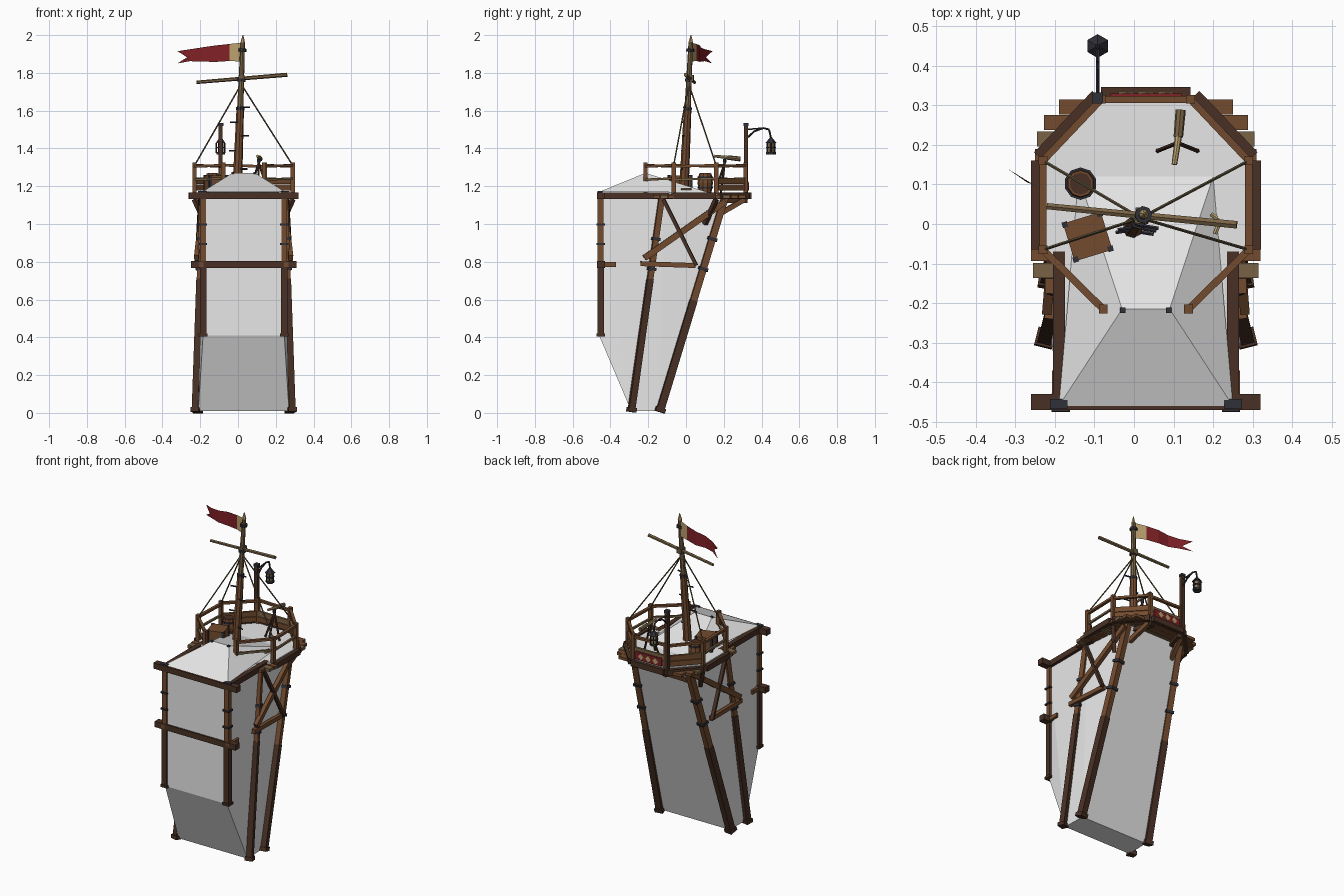
import bpy, bmesh, math
from mathutils import Vector, Matrix

if "Cube" in bpy.data.objects:
    bpy.data.objects.remove(bpy.data.objects["Cube"])

CX = 0.03  # tower centre line


def material(name, *rgb):
    m = bpy.data.materials.new(name)
    m.use_nodes = True
    m.diffuse_color = (*rgb, 1)
    m.node_tree.nodes["Principled BSDF"].inputs["Base Color"].default_value = (*rgb, 1)
    return m


WHITE = material("pale_plaster", 0.8, 0.8, 0.8)
WOOD = material("brown_wood", 0.17, 0.07, 0.028)
DARK = material("dark_wood", 0.065, 0.03, 0.018)
GREY = material("weathered_wood", 0.19, 0.125, 0.06)
METAL = material("dark_iron", 0.03, 0.03, 0.04)
RED = material("red_cloth", 0.22, 0.015, 0.02)
SAND = material("sand_cloth", 0.5, 0.36, 0.16)
ROPE = material("rope", 0.13, 0.1, 0.05)


def finish(name, bm, *mats):
    bmesh.ops.recalc_face_normals(bm, faces=bm.faces)
    me = bpy.data.meshes.new(name)
    bm.to_mesh(me)
    bm.free()
    for m in mats:
        me.materials.append(m)
    ob = bpy.data.objects.new(name, me)
    bpy.context.collection.objects.link(ob)
    return ob


def frame(a, b):
    a, b = Vector(a), Vector(b)
    d = (b - a).normalized()
    side = Vector((0, 0, 1)).cross(d)
    side = Vector((1, 0, 0)) if side.length < 0.02 else side.normalized()
    rot = Matrix((side, d.cross(side), d)).transposed().to_4x4()
    return Matrix.Translation((a + b) / 2) @ rot, (b - a).length


def beam(name, a, b, w, h, mat):
    m, length = frame(a, b)
    bm = bmesh.new()
    bmesh.ops.create_cube(bm, size=1, matrix=m @ Matrix.Diagonal((w, h, length, 1)))
    return finish(name, bm, mat)


def rod(name, a, b, r1, r2, mat, sides=6):
    m, length = frame(a, b)
    bm = bmesh.new()
    bmesh.ops.create_cone(bm, cap_ends=True, segments=sides, radius1=r1, radius2=r2,
                          depth=length, matrix=m)
    return finish(name, bm, mat)


def hull(name, pts, mat):
    bm = bmesh.new()
    for p in pts:
        bm.verts.new(p)
    bmesh.ops.convex_hull(bm, input=bm.verts)
    bmesh.ops.dissolve_limit(bm, angle_limit=0.01, verts=bm.verts, edges=bm.edges)
    return finish(name, bm, mat)


def mirrored(pts):
    return [(CX + s * x, y, z) for x, y, z in pts for s in (-1, 1)]


def mix(a, b, t):
    return Vector(a).lerp(Vector(b), t)


# Plaster body and hipped roof
hull("tower_body", mirrored([(.24, -.29, .01), (.235, -.14, .01), (.215, -.46, .41),
                             (.215, -.46, 1.165), (.215, -.12, 1.155), (.18, .22, 1.155)]), WHITE)
hull("roof_hip", mirrored([(.22, -.46, 1.17), (.06, -.215, 1.27), (.17, .12, 1.167)]), WHITE)

# Octagonal deck, listed from the front left opening round to the front right
half = [(.108, -.215), (.26, -.065), (.26, .16), (.113, .315)]
ring = [(CX + x, y) for x, y in half] + [(CX - x, y) for x, y in reversed(half)]
hull("deck_floor", [(x, y, z) for x, y in ring for z in (1.155, 1.167)], WHITE)

# Deck planks show as steps beyond the octagon
planks = [(.22, .296, WOOD), (.258, .257, WOOD), (.275, .215, GREY), (.28, .17, WOOD),
          (.28, .12, WOOD), (.28, .07, GREY), (.28, .02, WOOD), (.28, -.03, WOOD),
          (.29, -.075, WOOD), (.285, -.117, GREY), (.255, -.157, WOOD), (.22, -.198, WOOD)]
for i, (x, y, mat) in enumerate(planks):
    beam(f"deck_plank_{i}", (CX - x, y, 1.145), (CX + x, y, 1.145), .038, .018, mat)

# Railing with edge beams
for i, (x, y) in enumerate(ring):
    beam(f"rail_post_{i}", (x, y, 1.16), (x, y, 1.325), .022, .022, WOOD)
for i in range(7):
    (x0, y0), (x1, y1) = ring[i], ring[i + 1]
    for label, z, w, h, mat in (("top_rail", 1.305, .018, .014, WOOD),
                                ("middle_rail", 1.235, .012, .012, GREY)):
        beam(f"{label}_{i}", (x0, y0, z), (x1, y1, z + .006), w, h, mat)
    if 0 < i < 6:
        n = Vector((y1 - y0, x0 - x1, 0)).normalized() * .02
        beam(f"edge_beam_{i}", Vector((x0, y0, 1.15)) + n, Vector((x1, y1, 1.15)) + n,
             .022, .035, DARK)
    if i in (2, 3, 4):
        a, b = Vector((x0, y0, 0)), Vector((x1, y1, 0))
        for z, mat in ((1.193, WOOD), (1.228, GREY if i == 3 else WOOD)):
            up = Vector((0, 0, z))
            beam(f"deck_board_{i}_{mat.name}", a + up, b + up, .014, .032, mat)

# Red cloth with pale diamonds on the back boards
beam("back_cloth", (-.06, .326, 1.2), (.12, .326, 1.2), .008, .05, RED)
for x in (-.02, .03, .08):
    ob = beam("cloth_diamond", (-.014, 0, 0), (.014, 0, 0), .006, .028, SAND)
    ob.rotation_euler.y = math.pi / 4
    ob.location = (x, .331, 1.2)

# Front frame
for z, x in ((1.15, .29), (.785, .28)):
    beam("front_beam", (CX - x, -.45, z), (CX + x, -.45, z), .04, .036, DARK)

for s in (-1, 1):
    def P(x, y, z):
        return (CX + s * x, y, z)
    beam("top_side_beam", P(.22, -.46, 1.15), P(.22, -.07, 1.15), .03, .035, DARK)
    beam("middle_stub", P(.225, -.47, .785), P(.225, -.37, .785), .025, .025, WOOD)
    beam("corner_cap", P(.22, -.455, 1.165), P(.22, -.455, 1.176), .045, .026, METAL)

    # Two-tone posts with iron bands
    for label, a, b, split, w in (
            ("front_post", P(.215, -.452, .405), P(.215, -.452, 1.14), .5, .034),
            ("side_post", P(.255, -.29, .005), P(.215, -.13, 1.14), .62, .034),
            ("back_post", P(.245, -.14, .005), P(.19, .205, 1.14), .52, .04)):
        m = mix(a, b, split)
        beam(label + "_lower", a, m, w, w, DARK)
        beam(label + "_upper", m, b, w * .9, w * .9, WOOD)
        beam(label + "_foot", a, mix(a, b, .02), w + .012, w + .012, DARK)
        for t in (.66, .8):
            beam(label + "_band", mix(a, b, t), mix(a, b, t + .014), w + .01, w + .01, METAL)

    # Side bracing under the deck
    beam("tie_beam", P(.245, -.24, .79), P(.235, .05, .78), .022, .026, WOOD)
    beam("long_brace", P(.25, -.22, .82), P(.215, .21, 1.12), .024, .032, WOOD)
    beam("thin_brace", P(.23, -.12, 1.13), P(.25, .055, .78), .02, .018, DARK)
    beam("rear_bracket", P(.17, .12, 1.02), P(.12, .31, 1.13), .024, .026, WOOD)
    beam("outer_bracket", P(.2, .1, 1.0), P(.26, .16, 1.13), .022, .022, DARK)
    beam("under_beam", P(.15, .16, 1.125), P(.1, .32, 1.125), .03, .025, DARK)
    beam("ridge_pin", P(.058, -.218, 1.26), P(.058, -.218, 1.275), .014, .014, METAL)

# Leaning mast with rungs, yard and stays
base, head = Vector((-.005, -.012, 1.165)), Vector((.025, .025, 1.96))
rod("lower_mast", base, mix(base, head, .56), .026, .02, WOOD, 8)
rod("upper_mast", mix(base, head, .54), head, .017, .012, GREY, 8)
rod("mast_tip", head, (.026, .026, 2), .013, .002, SAND)
for t in (.55, .74, .94):
    rod("mast_band", mix(base, head, t), mix(base, head, t + .02), .022, .022, METAL, 8)
for i, t in enumerate((.16, .28, .38, .47, .57)):
    p, dx = mix(base, head, t), .05 * (-1) ** i
    rod("mast_rung", p + Vector((0, -.012, 0)), p + Vector((dx, -.02, 0)), .005, .005, METAL)
rod("yard", (-.22, .045, 1.75), (.26, -.002, 1.79), .009, .011, GREY)
beam("yard_lashing", (.005, .022, 1.768), (.035, .02, 1.772), .04, .035, ROPE)
for s in (-1, 1):
    for y in (-.065, .16):
        rod("stay", (.017, .015, 1.74), (CX + s * .26, y, 1.31), .004, .004, ROPE, 5)

# Swallow-tailed pennant with a sand hoist
cols = [(.02, .03, 1.86, 1.96), (-.045, .055, 1.863, 1.953), (-.12, .075, 1.858, 1.945),
        (-.19, .077, 1.86, 1.935), (-.255, .1, 1.862, 1.925), (-.32, .14, 1.85, 1.915)]
bm = bmesh.new()
rows = []
for i, (x, y, lo, hi) in enumerate(cols):
    notch = Vector((.05, -.035, 0)) if i == len(cols) - 1 else Vector()
    rows.append([bm.verts.new(p) for p in
                 ((x, y, lo), Vector((x, y, (lo + hi) / 2)) + notch, (x, y, hi))])
for i, (a, b) in enumerate(zip(rows, rows[1:])):
    for j in (0, 1):
        bm.faces.new((a[j], b[j], b[j + 1], a[j + 1])).material_index = int(i > 0)
finish("pennant", bm, SAND, RED)

# Lamp post, arm and caged lantern
lx = -.092
beam("lamp_post", (lx, .318, 1.13), (lx, .318, 1.53), .022, .022, DARK)
beam("lamp_post_cap", (lx, .318, 1.52), (lx, .318, 1.535), .028, .028, METAL)
arm = [(.318, 1.45), (.36, 1.49), (.41, 1.508), (.44, 1.5), (.45, 1.455)]
for (y0, z0), (y1, z1) in zip(arm, arm[1:]):
    rod("lamp_arm", (lx, y0, z0), (lx, y1, z1), .005, .005, METAL)
rod("lamp_strut", (lx, .318, 1.5), (lx, .41, 1.508), .004, .004, METAL)
rod("lantern_glass", (lx, .45, 1.378), (lx, .45, 1.43), .017, .017, SAND)
rod("lantern_base", (lx, .45, 1.368), (lx, .45, 1.38), .026, .026, METAL)
rod("lantern_ring", (lx, .45, 1.402), (lx, .45, 1.408), .026, .026, METAL)
rod("lantern_roof", (lx, .45, 1.428), (lx, .45, 1.458), .03, .006, METAL)
for k in range(6):
    a = k * math.pi / 3
    x, y = lx + .022 * math.cos(a), .45 + .022 * math.sin(a)
    rod("lantern_bar", (x, y, 1.375), (x, y, 1.43), .004, .004, METAL, 4)

# Barrel
bx, by = -.135, .102
for z0, z1, r0, r1 in ((1.167, 1.217, .033, .041), (1.217, 1.267, .041, .033)):
    rod("barrel_half", (bx, by, z0), (bx, by, z1), r0, r1, WOOD, 10)
for z in (1.187, 1.242):
    rod("barrel_hoop", (bx, by, z), (bx, by, z + .009), .041, .041, METAL, 10)
rod("barrel_lid", (bx, by, 1.262), (bx, by, 1.269), .028, .028, DARK, 10)

# Crate with iron corners
crate = beam("crate", (0, -.05, 0), (0, .05, 0), .1, .085, WOOD)
parts = [crate] + [beam("crate_corner", (x, y, -.044), (x, y, .044), .014, .014, METAL)
                   for x in (-.046, .046) for y in (-.046, .046)]
for ob in parts:
    ob.matrix_world = Matrix.Translation((-.117, -.032, 1.215)) @ Matrix.Rotation(.3, 4, "Z")

# Spyglass on a tripod
top = Vector((.11, .205, 1.325))
for x, y in ((.06, .185), (.16, .185), (.105, .155)):
    rod("tripod_leg", (x, y, 1.167), top, .006, .006, DARK)
rod("tripod_head", top, top + Vector((0, 0, .02)), .01, .01, METAL)
rod("spyglass_eyepiece", (.102, .15, 1.36), (.112, .22, 1.352), .007, .009, SAND, 8)
rod("spyglass_barrel", (.112, .22, 1.352), (.118, .288, 1.344), .012, .013, GREY, 8)

# Curved horn lying on the roof
horn = [(.195, .025, 1.185), (.21, .015, 1.185), (.213, -.005, 1.185), (.205, -.025, 1.185)]
for a, b in zip(horn, horn[1:]):
    rod("horn", a, b, .006, .006, SAND)
